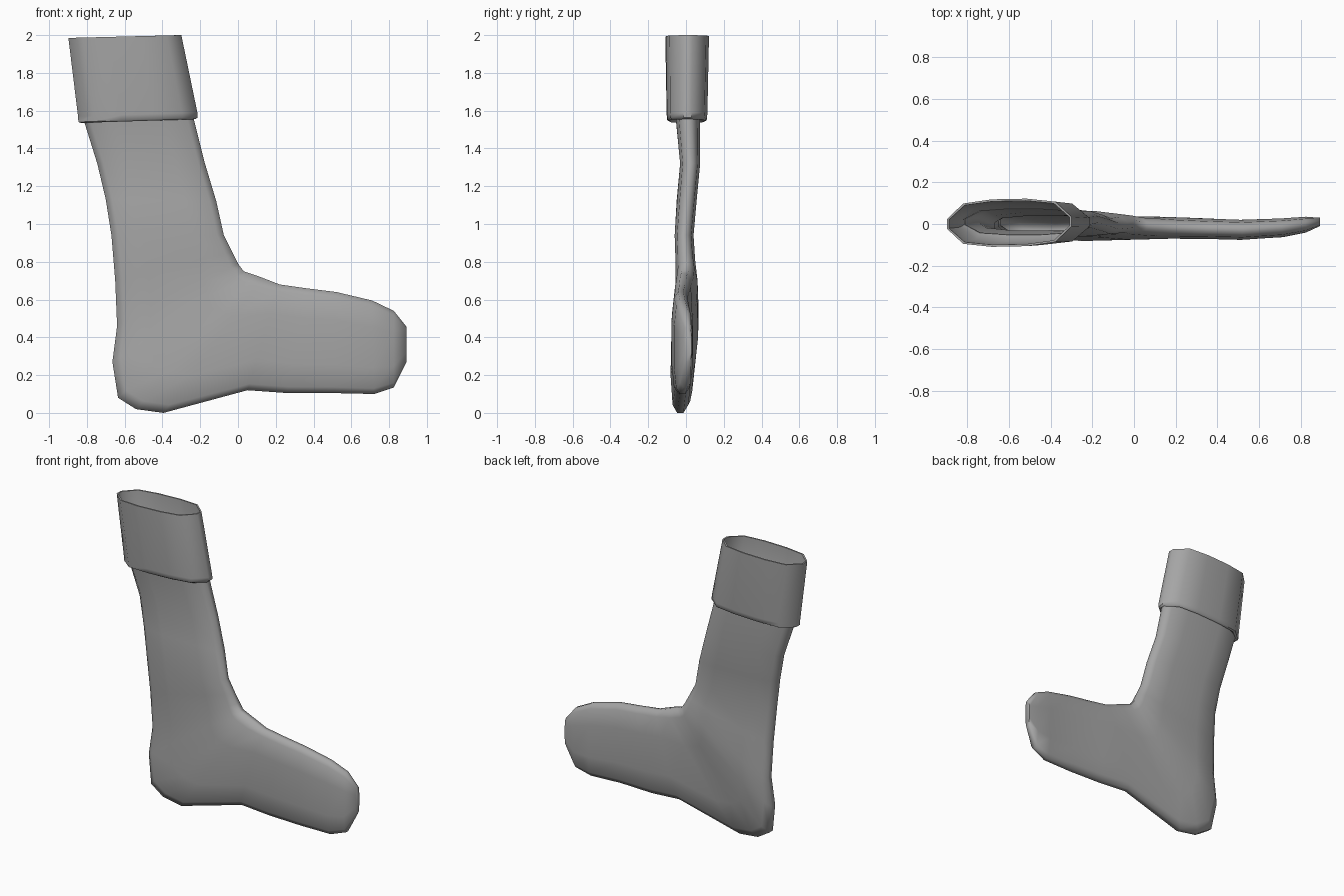
import bpy, bmesh, math
from mathutils import Vector

cube = bpy.data.objects.get("Cube")
if cube:
    bpy.data.objects.remove(cube, do_unlink=True)

grey = bpy.data.materials.new("wool_grey")
grey.use_nodes = True
colour = (0.38, 0.38, 0.38, 1)
grey.diffuse_color = colour
bsdf = next(n for n in grey.node_tree.nodes if n.type == "BSDF_PRINCIPLED")
bsdf.inputs["Base Color"].default_value = colour

# Flattened oval: (position across the sock, share of full half thickness)
SOCK_OVAL = [(0, .3), (.06, .75), (.28, 1), (.72, 1), (.94, .75), (1, .3)]
CUFF_OVAL = [(0, .2), (.13, .85), (.36, 1), (.64, 1), (.87, .85), (1, .2)]


def ring(bm, oval, heel_side, shin_side, y_heel, y_shin, half):
    """Oval of vertices spanning two outline points given as (x, z)."""
    a = Vector((heel_side[0], y_heel, heel_side[1]))
    b = Vector((shin_side[0], y_shin, shin_side[1]))
    front = [a.lerp(b, t) - Vector((0, half * w, 0)) for t, w in oval]
    back = [a.lerp(b, t) + Vector((0, half * w, 0)) for t, w in reversed(oval)]
    return [bm.verts.new(p) for p in front + back]


def loft(name, oval, sections, cap_end, angle):
    bm = bmesh.new()
    rings = [ring(bm, oval, *s) for s in sections]
    for r, s in zip(rings, rings[1:]):
        for i in range(len(r)):
            j = (i + 1) % len(r)
            bm.faces.new((r[i], r[j], s[j], s[i]))
    if cap_end:
        bm.faces.new(rings[-1])
    bmesh.ops.recalc_face_normals(bm, faces=bm.faces)
    mesh = bpy.data.meshes.new(name)
    bm.to_mesh(mesh)
    bm.free()
    mesh.materials.append(grey)
    mesh.shade_smooth()
    mesh.set_sharp_from_angle(angle=math.radians(angle))
    obj = bpy.data.objects.new(name, mesh)
    bpy.context.collection.objects.link(obj)
    return obj


# Leg, heel fan, foot and toe: heel side, shin side, y of each, half thickness
loft("sock_body", SOCK_OVAL, [
    ((-.82, 1.56), (-.24, 1.58), .01, .01, .065),
    ((-.745, 1.32), (-.175, 1.32), .022, .022, .053),
    ((-.70, 1.13), (-.115, 1.12), .002, .005, .052),
    ((-.67, .94), (-.075, .94), -.01, -.01, .05),
    ((-.65, .70), (-.03, .85), .0, -.005, .052),
    ((-.64, .46), (0, .79), .012, 0, .058),
    ((-.665, .27), (.03, .75), .008, -.005, .06),
    ((-.635, .08), (.06, .74), -.01, -.008, .058),
    ((-.54, .02), (.09, .73), -.02, -.012, .056),
    ((-.395, 0), (.13, .715), -.03, -.015, .056),
    ((.05, .12), (.22, .68), -.015, -.02, .052),
    ((.26, .105), (.36, .66), -.018, -.024, .049),
    ((.5, .105), (.52, .64), -.028, -.028, .048),
    ((.72, .10), (.71, .595), -.018, -.018, .045),
    ((.825, .135), (.825, .54), -.003, -.003, .038),
    ((.893, .27), (.893, .455), .01, .01, .02),
], True, 75)

# Turned-over cuff: hem, outer wall, lip and inner wall
loft("cuff", CUFF_OVAL, [
    ((-.81, 1.56), (-.245, 1.58), .01, .01, .06),
    ((-.83, 1.535), (-.225, 1.555), .003, .008, .093),
    ((-.845, 1.54), (-.213, 1.565), .003, .008, .104),
    ((-.847, 1.57), (-.215, 1.59), .003, .008, .107),
    ((-.898, 1.985), (-.30, 2.0), 0, .012, .114),
    ((-.888, 1.985), (-.31, 2.0), 0, .012, .104),
    ((-.835, 1.60), (-.235, 1.62), .003, .008, .09),
    ((-.815, 1.56), (-.245, 1.58), .01, .01, .062),
], False, 50)
